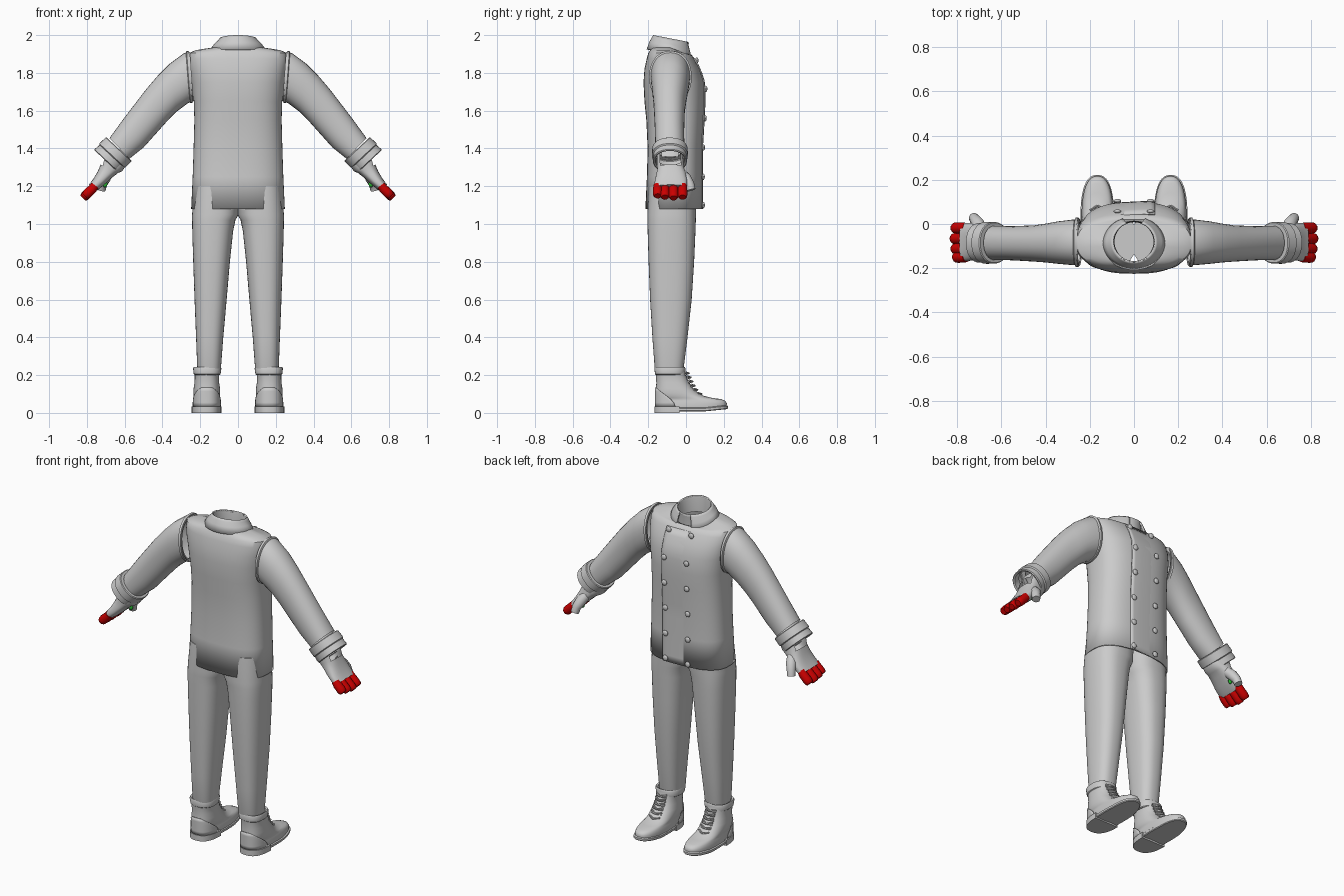
import bpy, bmesh, math
from mathutils import Vector

if "Cube" in bpy.data.objects:
    bpy.data.objects.remove(bpy.data.objects["Cube"])

def material(name, rgb):
    m = bpy.data.materials.new(name)
    m.diffuse_color = (*rgb, 1)
    m.use_nodes = True
    m.node_tree.nodes["Principled BSDF"].inputs["Base Color"].default_value = m.diffuse_color
    return m

GREY = material("cloth_grey", (0.6, 0.6, 0.6))
RED = material("finger_red", (0.6, 0.0, 0.0))
GREEN = material("lining_green", (0.02, 0.5, 0.03))

def spow(v, p):
    return math.copysign(abs(v) ** (2 / p), v)

def angles(n):
    return [2 * math.pi * i / n for i in range(n)]

def ring(c, u, v, p=2.0, n=32):
    """Superellipse around c with half-axis vectors u and v."""
    c, u, v = Vector(c), Vector(u), Vector(v)
    return [c + u * spow(math.cos(a), p) + v * spow(math.sin(a), p) for a in angles(n)]

def box_ring(z, x0, x1, y0, y1, p=2.5, n=40):
    return ring(((x0 + x1) / 2, (y0 + y1) / 2, z), ((x1 - x0) / 2, 0, 0), (0, (y1 - y0) / 2, 0), p, n)

def slant_ring(top, bot, y0, y1, p=2.2, n=32):
    """Section of a limb from its upper and lower (x, z) outline points."""
    t, b = Vector((top[0], 0, top[1])), Vector((bot[0], 0, bot[1]))
    return ring((t + b) / 2 + Vector((0, (y0 + y1) / 2, 0)), (t - b) / 2, (0, (y1 - y0) / 2, 0), p, n)

def finish(bm, name, mat, mirror=False, thick=0, angle=40):
    bmesh.ops.recalc_face_normals(bm, faces=bm.faces[:])
    me = bpy.data.meshes.new(name)
    bm.to_mesh(me)
    bm.free()
    me.materials.append(mat)
    ob = bpy.data.objects.new(name, me)
    bpy.context.collection.objects.link(ob)
    bpy.ops.object.select_all(action='DESELECT')
    ob.select_set(True)
    bpy.context.view_layer.objects.active = ob
    bpy.ops.object.shade_smooth_by_angle(angle=math.radians(angle))
    if thick:
        s = ob.modifiers.new("thickness", 'SOLIDIFY')
        s.thickness, s.offset = thick, -1
    if mirror:
        ob.modifiers.new("mirror", 'MIRROR')
    return ob

def loft(name, rings, mat=GREY, caps=(False, False), closed=True, drop=None, **kw):
    bm = bmesh.new()
    rows = [[bm.verts.new(p) for p in r] for r in rings]
    n = len(rows[0])
    for a, b in zip(rows, rows[1:]):
        for i in range(n if closed else n - 1):
            j = (i + 1) % n
            f = bm.faces.new((a[i], a[j], b[j], b[i]))
            if drop and drop(f.calc_center_median()):
                bm.faces.remove(f)
    if caps[0]:
        bm.faces.new(rows[0])
    if caps[1]:
        bm.faces.new(rows[-1])
    return finish(bm, name, mat, **kw)

def tube(name, pts, radii, mat=GREY, n=14, caps=(True, True), **kw):
    rings = []
    for i, p in enumerate(pts):
        d = Vector(pts[min(i + 1, len(pts) - 1)]) - Vector(pts[max(i - 1, 0)])
        u = d.cross(Vector((0, 1, 0.01))).normalized()
        v = d.cross(u).normalized()
        rings.append(ring(p, u * radii[i], v * radii[i], 2, n))
    return loft(name, rings, mat, caps, **kw)

# Jacket body: height, half width, back y, front y, front drop
BODY = [(1.08, .248, -.215, .085, 0), (1.25, .24, -.207, .085, 0), (1.4, .235, -.203, .086, 0),
        (1.55, .231, -.21, .095, 0), (1.65, .234, -.22, .10, 0), (1.75, .247, -.225, .098, 0),
        (1.82, .258, -.22, .075, 0), (1.875, .264, -.208, .045, 0), (1.905, .258, -.2, .03, .01),
        (1.92, .225, -.19, .02, .02), (1.932, .15, -.185, .015, .035), (1.94, .10, -.175, .01, .045)]
rings = []
for z, hx, y0, y1, dr in BODY:
    r = box_ring(z, -hx, hx, y0, y1, 2.6, 56)
    mid = (y0 + y1) / 2
    rings.append([p - Vector((0, 0, dr * max(0, (p.y - mid) / (y1 - mid)))) for p in r])
loft("jacket_body", rings, thick=.008)

def front_y(x, z):
    """Front surface of the jacket."""
    for a, b in zip(BODY, BODY[1:]):
        if a[0] <= z <= b[0]:
            t = (z - a[0]) / (b[0] - a[0])
            hx, y0, y1 = [a[k] + (b[k] - a[k]) * t for k in (1, 2, 3)]
            return (y0 + y1) / 2 + (y1 - y0) / 2 * (1 - (abs(x) / hx) ** 2.6) ** (1 / 2.6)

# Overlapping front panel with one free edge
rows = []
for i in range(21):
    z = 1.08 + .8 * i / 20
    row = []
    for j in range(11):
        t = j / 10
        x = -.12 + .215 * t
        row.append(Vector((x, front_y(x, z) - .004 + .011 * t, z)))
    rows.append(row)
loft("front_panel", rows, closed=False, thick=.006)

# Two columns of domed buttons
bm = bmesh.new()
for z in (1.1, 1.25, 1.405, 1.56, 1.715, 1.865):
    for x in (-.075, .075):
        s = bmesh.ops.create_uvsphere(bm, u_segments=14, v_segments=8, radius=.017)
        for v in s["verts"]:
            v.co.y *= .5
        bmesh.ops.translate(bm, verts=s["verts"], vec=(x, front_y(x, z) + .009, z))
finish(bm, "jacket_buttons", GREY)

# Collar: stand around the neck and folded fall open at the front
def neck(rx, ry, cy, zfun, lo, hi, n, zs=1.0):
    out = []
    for i in range(n):
        a = lo + (hi - lo) * i / (n - 1)
        s = math.sin(a)
        out.append(Vector((rx * math.cos(a), cy + ry * s, zfun(s))))
    return out

rim = lambda s: 1.982 - .018 * s
edge = lambda s: 1.925 - .06 * max(0, s)
full = (0, 2 * math.pi, 49)
loft("collar_stand", [neck(.088, .088, -.08, lambda s: 1.89 - .01 * s, *full),
                      neck(.092, .09, -.08, lambda s: rim(s) - .02, *full),
                      neck(.097, .093, -.08, rim, *full),
                      neck(.102, .096, -.081, lambda s: rim(s) - .012, *full)], closed=False)
part = (math.radians(112), math.radians(428), 45)
loft("collar_fall", [neck(.097, .094, -.08, rim, *part),
                     neck(.106, .1, -.081, lambda s: rim(s) - .012, *part),
                     neck(.125, .112, -.083, lambda s: (rim(s) + edge(s)) / 2, *part),
                     neck(.147, .124, -.084, edge, *part)], closed=False, thick=.008)

# Sleeves with shoulder seams
SLEEVE = [((.255, 1.912), (.235, 1.65), -.187, .022), ((.285, 1.905), (.265, 1.64), -.186, .02),
          ((.36, 1.85), (.325, 1.595), -.18, .012), ((.425, 1.785), (.37, 1.55), -.174, .002),
          ((.485, 1.715), (.415, 1.5), -.17, -.006), ((.6, 1.565), (.5, 1.405), -.164, -.01),
          ((.68, 1.455), (.575, 1.345), -.163, -.008)]
loft("sleeve", [slant_ring(*s) for s in SLEEVE], mirror=True)
loft("shoulder_seam", [slant_ring((x + .01, 1.906 + g), (x - .01, 1.65 - g), -.185 - g, .02 + g)
                       for x, g in ((.25, -.01), (.25, .008), (.262, .01), (.266, .002), (.266, -.01))], mirror=True)

# Turned-back cuffs
def along(t, g):
    c, d, n = Vector((.63, 0, 1.397)), Vector((.72, 0, -.69)), Vector((.73, 0, .68))
    a, b = c + d * t + n * (.086 + g), c + d * t - n * (.086 + g)
    return slant_ring((a.x, a.z), (b.x, b.z), -.172 - g, .002 + g)

loft("sleeve_cuff", [along(*k) for k in ((.0, -.02), (0, .003), (.004, .007), (.05, .008), (.055, .001),
                                         (.09, .003), (.094, -.002), (.09, -.01), (.05, -.012))], mirror=True)

# Gloves with an opening on the back of the hand
GLOVE = [((.695, 1.395), (.60, 1.30), -.155, -.015), ((.718, 1.358), (.612, 1.28), -.155, -.012),
         ((.727, 1.315), (.635, 1.27), -.152, -.01), ((.742, 1.28), (.665, 1.247), -.157, 0),
         ((.762, 1.245), (.70, 1.215), -.165, .006), ((.78, 1.22), (.735, 1.185), -.168, .005),
         ((.79, 1.208), (.75, 1.175), -.165, .002)]
loft("glove", [slant_ring(*s, 2.6) for s in GLOVE], caps=(False, True), mirror=True,
     drop=lambda c: 1.31 < c.z < 1.37 and c.x > .69 and -.135 < c.y < -.03)
tube("glove_thumb", [(.69, -.03, 1.27), (.705, 0, 1.24), (.718, .02, 1.21), (.724, .028, 1.18)],
     [.028, .03, .025, .023], caps=(False, True), mirror=True)

# Finger pieces
for name, y, s in (("index", -.018, 0), ("middle", -.066, .004), ("ring", -.112, 0), ("little", -.15, -.007)):
    tube(name + "_finger", [(.757, y, 1.205), (.772, y, 1.185), (.8 + s, y, 1.158 - s),
                            (.811 + s, y, 1.147 - s), (.817 + s, y, 1.141 - s)],
         [.022, .025, .026, .024, .018], RED, mirror=True)

# Small lining patch inside the thumb base
bm = bmesh.new()
bmesh.ops.create_uvsphere(bm, u_segments=12, v_segments=8, radius=.018)
for v in bm.verts:
    v.co = Vector((v.co.x * .7 + .704, v.co.y * .5 - .018, v.co.z + 1.212))
finish(bm, "thumb_lining", GREEN, mirror=True)

# Trouser legs: height, inner x, outer x, back y, front y
LEG = [(.2, .095, .21, -.155, -.02), (.24, .09, .216, -.166, -.012), (.4, .078, .222, -.178, .008),
       (.6, .06, .23, -.19, .03), (.8, .043, .237, -.198, .043), (.96, .026, .242, -.203, .05),
       (1.02, .014, .243, -.204, .052), (1.05, -.003, .243, -.205, .053), (1.2, -.01, .232, -.195, .055)]
loft("trouser_leg", [box_ring(*r) for r in LEG], caps=(True, True), mirror=True)

# Boots: uppers, ankle collars, soles and heels
BOOT = [(.028, .094, .236, -.162, .212), (.05, .093, .237, -.163, .217), (.064, .097, .233, -.163, .208),
        (.073, .098, .232, -.162, .185), (.079, .097, .233, -.162, .14), (.09, .095, .235, -.162, .095),
        (.105, .094, .236, -.161, .066), (.13, .095, .235, -.159, .038), (.16, .1, .23, -.157, .016),
        (.2, .101, .229, -.16, .0), (.235, .092, .234, -.165, -.004)]
loft("boot_upper", [box_ring(*r, 2.4) for r in BOOT], mirror=True, angle=60)
loft("boot_collar", [box_ring(z, .09 - g, .236 + g, -.166 - g, -.004 + g) for z, g in
                     ((.2, -.008), (.205, -.002), (.235, .002), (.243, -.002), (.238, -.012))], mirror=True)

def sole_ring(z, g=0):
    return [p + Vector((0, 0, .1 * max(0, p.y - .1))) for p in box_ring(z, .09 - g, .242 + g, -.165 - g, .222 + g)]

loft("boot_sole", [sole_ring(.008, -.004), sole_ring(.012), sole_ring(.024), sole_ring(.03, -.01)],
     caps=(True, True), mirror=True)
heel = []
for z in (0, .034):
    heel.append([Vector((p.x, min(p.y, -.035), p.z)) for p in box_ring(z, .088, .246, -.167, .1)])
loft("boot_heel", heel, caps=(True, True), mirror=True)

# Stitched heel counter wrapped low around the back of the boot
rows = []
for k in range(6):
    t = k / 5
    z, reach = .035 + .1 * t, math.radians(88 - 70 * t ** 2)
    row = []
    for i in range(21):
        a = -math.pi / 2 + reach * (i / 10 - 1)
        row.append(Vector((.165 + .075 * spow(math.cos(a), 2.4), -.05 + .115 * spow(math.sin(a), 2.4), z)))
    rows.append(row)
loft("heel_counter", rows, closed=False, mirror=True, thick=.004)

# Laces crossing the tongue
for i in range(6):
    t = i / 5
    y, z = .075 - .067 * t ** .7, .1 + .11 * t
    for s in (-1, 1):
        tube("boot_lace", [(.165 - .034, y - .012, z - .006 * s), (.165, y + .007, z),
                           (.165 + .034, y - .012, z + .006 * s)], [.005] * 3, n=8, mirror=True)
